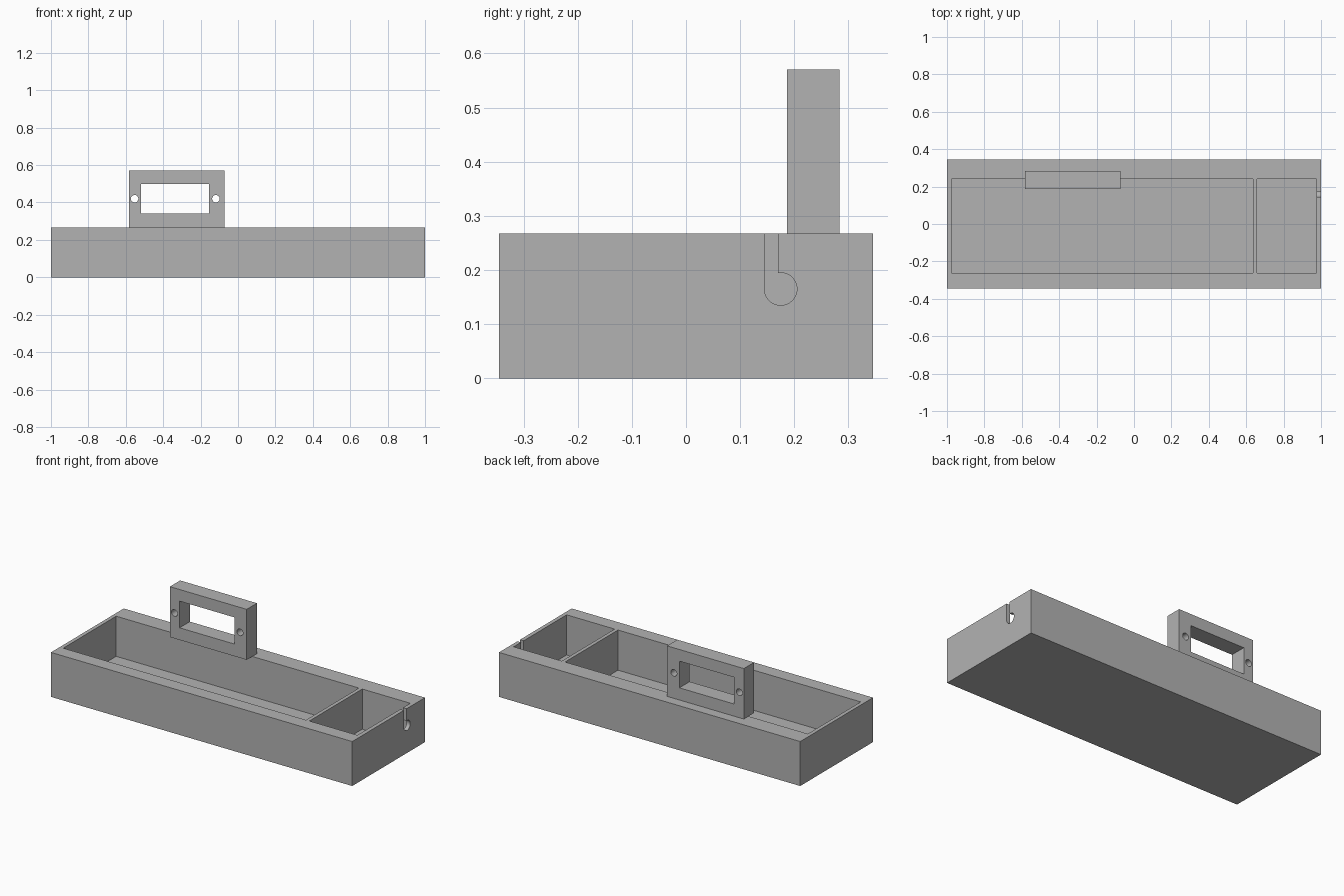
import bpy, bmesh, math
from mathutils import Vector

default = bpy.data.objects.get("Cube")
if default:
    bpy.data.objects.remove(default, do_unlink=True)

grey = bpy.data.materials.new("plain grey")
grey.use_nodes = True
colour = (0.45, 0.45, 0.45, 1)
grey.diffuse_color = colour
grey.node_tree.nodes["Principled BSDF"].inputs["Base Color"].default_value = colour


def prism(name, profile, direction):
    """Extrude a closed outline along a direction."""
    bm = bmesh.new()
    face = bm.faces.new([bm.verts.new(p) for p in profile])
    result = bmesh.ops.extrude_face_region(bm, geom=[face])
    moved = [v for v in result["geom"] if isinstance(v, bmesh.types.BMVert)]
    bmesh.ops.translate(bm, verts=moved, vec=Vector(direction))
    bmesh.ops.recalc_face_normals(bm, faces=bm.faces)
    mesh = bpy.data.meshes.new(name)
    bm.to_mesh(mesh)
    bm.free()
    obj = bpy.data.objects.new(name, mesh)
    bpy.context.collection.objects.link(obj)
    mesh.materials.append(grey)
    return obj


def block(name, x, y, z):
    base = [(x[0], y[0], z[0]), (x[1], y[0], z[0]), (x[1], y[1], z[0]), (x[0], y[1], z[0])]
    return prism(name, base, (0, 0, z[1] - z[0]))


def cut(target, cutter):
    cutter.hide_render = True
    mod = target.modifiers.new("cut", "BOOLEAN")
    mod.operation = "DIFFERENCE"
    mod.solver = "EXACT"
    mod.object = cutter
    bpy.context.view_layer.objects.active = target
    bpy.ops.object.modifier_apply(modifier=mod.name)
    bpy.data.objects.remove(cutter, do_unlink=True)


def smooth(obj):
    bpy.ops.object.select_all(action="DESELECT")
    obj.select_set(True)
    bpy.context.view_layer.objects.active = obj
    bpy.ops.object.shade_smooth_by_angle(angle=math.radians(30))


HEIGHT, FLOOR, ABOVE = 0.267, 0.026, 0.4

# Open tray with a large and a small compartment
tray = block("tray", (-1, 1), (-0.345, 0.345), (0, HEIGHT))
for x in ((-0.977, 0.635), (0.657, 0.976)):
    cut(tray, block("compartment_cutter", x, (-0.262, 0.24), (FLOOR, ABOVE)))

# Keyhole-shaped cable slot in the left end wall
cy, cz, r, slot_y = 0.175, 0.165, 0.03, 0.17
end = 2 * math.pi + math.acos((slot_y - cy) / r)
outline = [(0.94, cy - r, ABOVE)]
for i in range(33):
    a = math.pi + (end - math.pi) * i / 32
    outline.append((0.94, cy + r * math.cos(a), cz + r * math.sin(a)))
outline.append((0.94, slot_y, ABOVE))
cut(tray, prism("slot_cutter", outline, (0.2, 0, 0)))
smooth(tray)

# Upright motor bracket with a window and two screw holes
bracket = block("motor_bracket", (-0.583, -0.073), (0.187, 0.284), (HEIGHT, 0.57))
cut(bracket, block("window_cutter", (-0.519, -0.155), (0.1, 0.4), (0.34, 0.5)))
for x in (-0.553, -0.118):
    ring = [(x + 0.02 * math.cos(math.tau * i / 32), 0.1,
             0.42 + 0.02 * math.sin(math.tau * i / 32)) for i in range(32)]
    cut(bracket, prism("hole_cutter", ring, (0, 0.3, 0)))
smooth(bracket)
